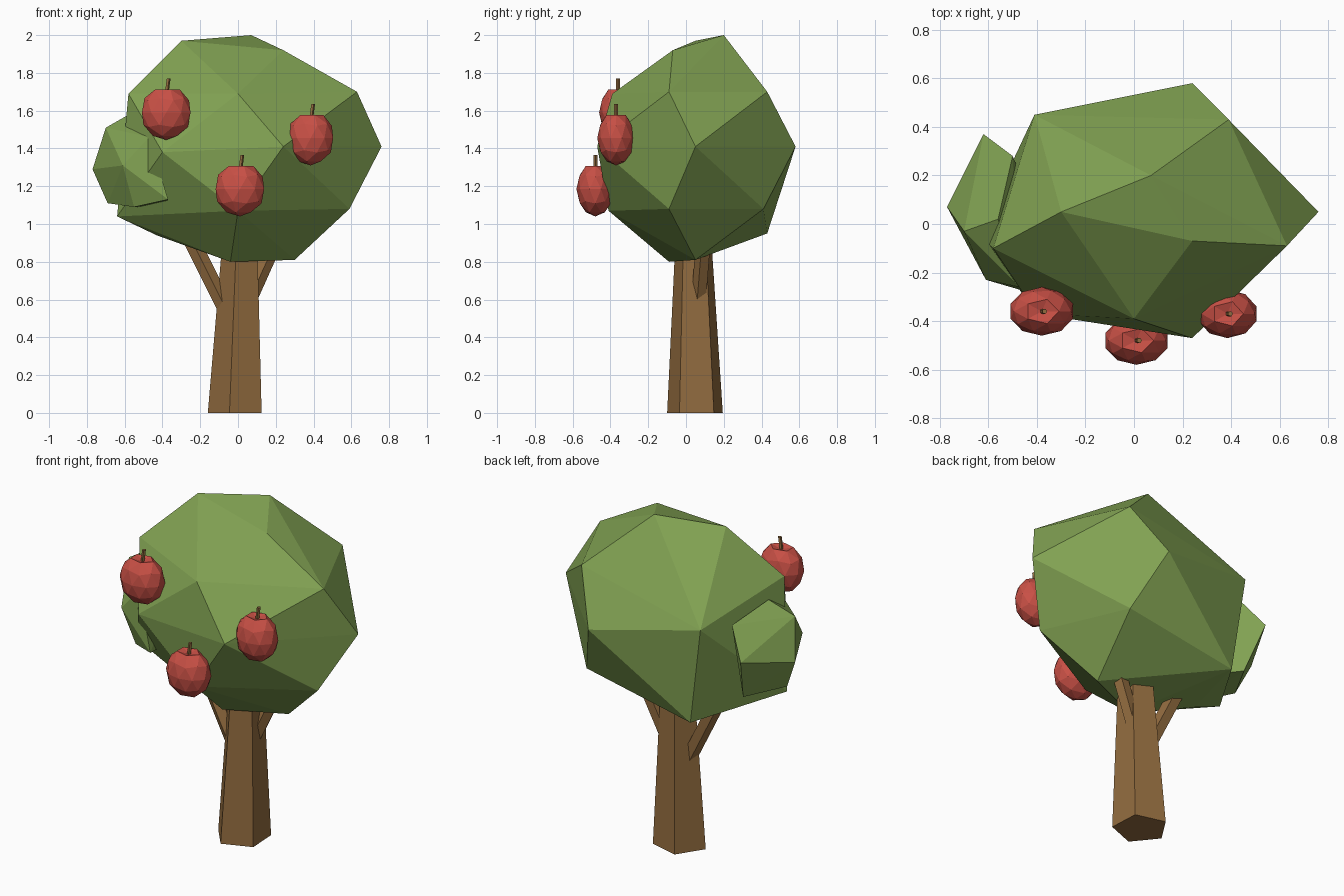
import bpy, bmesh, math
from mathutils import Vector

if "Cube" in bpy.data.objects:
    bpy.data.objects.remove(bpy.data.objects["Cube"])


def material(name, rgb):
    m = bpy.data.materials.new(name)
    m.diffuse_color = (*rgb, 1)
    m.use_nodes = True
    m.node_tree.nodes["Principled BSDF"].inputs["Base Color"].default_value = m.diffuse_color
    return m


LEAF = material("leaf_green", (0.22, 0.36, 0.085))
BARK = material("bark_brown", (0.29, 0.15, 0.05))
RED = material("fruit_red", (0.58, 0.08, 0.06))


def finish(bm, name, mat):
    bmesh.ops.recalc_face_normals(bm, faces=bm.faces[:])
    mesh = bpy.data.meshes.new(name)
    bm.to_mesh(mesh)
    bm.free()
    mesh.materials.append(mat)
    ob = bpy.data.objects.new(name, mesh)
    bpy.context.collection.objects.link(ob)
    return ob


def faceted_blob(name, points, mat):
    """Chunky low-poly mass wrapped around a few corner points."""
    bm = bmesh.new()
    for p in points:
        bm.verts.new(p)
    bmesh.ops.convex_hull(bm, input=bm.verts[:])
    bmesh.ops.delete(bm, geom=[v for v in bm.verts if not v.link_faces], context='VERTS')
    return finish(bm, name, mat)


def limb(name, start, end, r1, r2, sides, angle, mat):
    """Tapered limb; upright ones keep level ends."""
    a, b = Vector(start), Vector(end)
    d = (b - a).normalized()
    if d.z > 0.98:
        u, v = Vector((1, 0, 0)), Vector((0, 1, 0))
    else:
        u = d.cross(Vector((0, 1, 0))).normalized()
        v = d.cross(u)
    bm = bmesh.new()
    rings = []
    for c, r in ((a, r1), (b, r2)):
        ring = []
        for i in range(sides):
            t = math.radians(angle) + math.tau * i / sides
            ring.append(bm.verts.new(c + r * (u * math.cos(t) + v * math.sin(t))))
        rings.append(ring)
    for i in range(sides):
        j = (i + 1) % sides
        bm.faces.new((rings[0][i], rings[0][j], rings[1][j], rings[1][i]))
    for ring in rings:
        bm.faces.new(ring)
    return finish(bm, name, mat)


# Trunk and two branches
limb("trunk", (-0.005, 0.05, 0), (0.02, 0.04, 1.0), 0.155, 0.095, 5, 255, BARK)
limb("left_branch", (-0.05, 0.05, 0.52), (-0.29, 0.05, 1.0), 0.045, 0.045, 5, 20, BARK)
limb("right_branch", (0.06, 0.07, 0.60), (0.23, 0.10, 0.98), 0.042, 0.042, 5, 20, BARK)

# Main canopy
faceted_blob("canopy", [
    (0.07, 0.20, 2.00), (-0.30, 0.05, 1.97), (0.24, -0.07, 1.92),
    (0.63, -0.09, 1.70), (0.39, 0.43, 1.70), (0.00, -0.39, 1.69),
    (-0.58, -0.10, 1.69), (-0.41, 0.45, 1.53),
    (0.76, 0.05, 1.41), (0.24, 0.58, 1.41), (0.24, -0.47, 1.41), (-0.40, -0.37, 1.38),
    (0.59, -0.09, 1.08), (0.37, 0.41, 1.08), (0.00, -0.41, 1.07), (-0.64, -0.04, 1.04),
    (0.30, 0.05, 0.81), (-0.04, -0.09, 0.80), (-0.33, 0.43, 0.95), (-0.43, 0.00, 0.94),
], LEAF)

# Smaller side clump
faceted_blob("side_clump", [
    (-0.77, 0.07, 1.29), (-0.62, 0.37, 1.36), (-0.70, -0.03, 1.51), (-0.61, -0.23, 1.31),
    (-0.69, 0.03, 1.11), (-0.56, 0.26, 1.10), (-0.56, 0.02, 1.59), (-0.50, 0.28, 1.52),
    (-0.47, -0.26, 1.46), (-0.37, -0.30, 1.13), (-0.55, -0.18, 1.09), (-0.40, 0.05, 1.10),
], LEAF)

# Fruit with stalks
for i, (x, y, z) in enumerate([(-0.38, -0.36, 1.59), (0.01, -0.48, 1.185), (0.385, -0.37, 1.455)], 1):
    w = 0.125 if i == 3 else 0.135
    bm = bmesh.new()
    bmesh.ops.create_icosphere(bm, subdivisions=2, radius=1)
    for v in bm.verts:
        dip = 0.25 if v.co.z > 0.95 else 0
        v.co = (x + w * v.co.x, y + 0.1 * v.co.y, z + 0.145 * (v.co.z - dip))
    finish(bm, f"fruit_{i}", RED)
    limb(f"stalk_{i}", (x, y, z + 0.09), (x + 0.012, y, z + 0.18), 0.011, 0.011, 5, 0, BARK)
